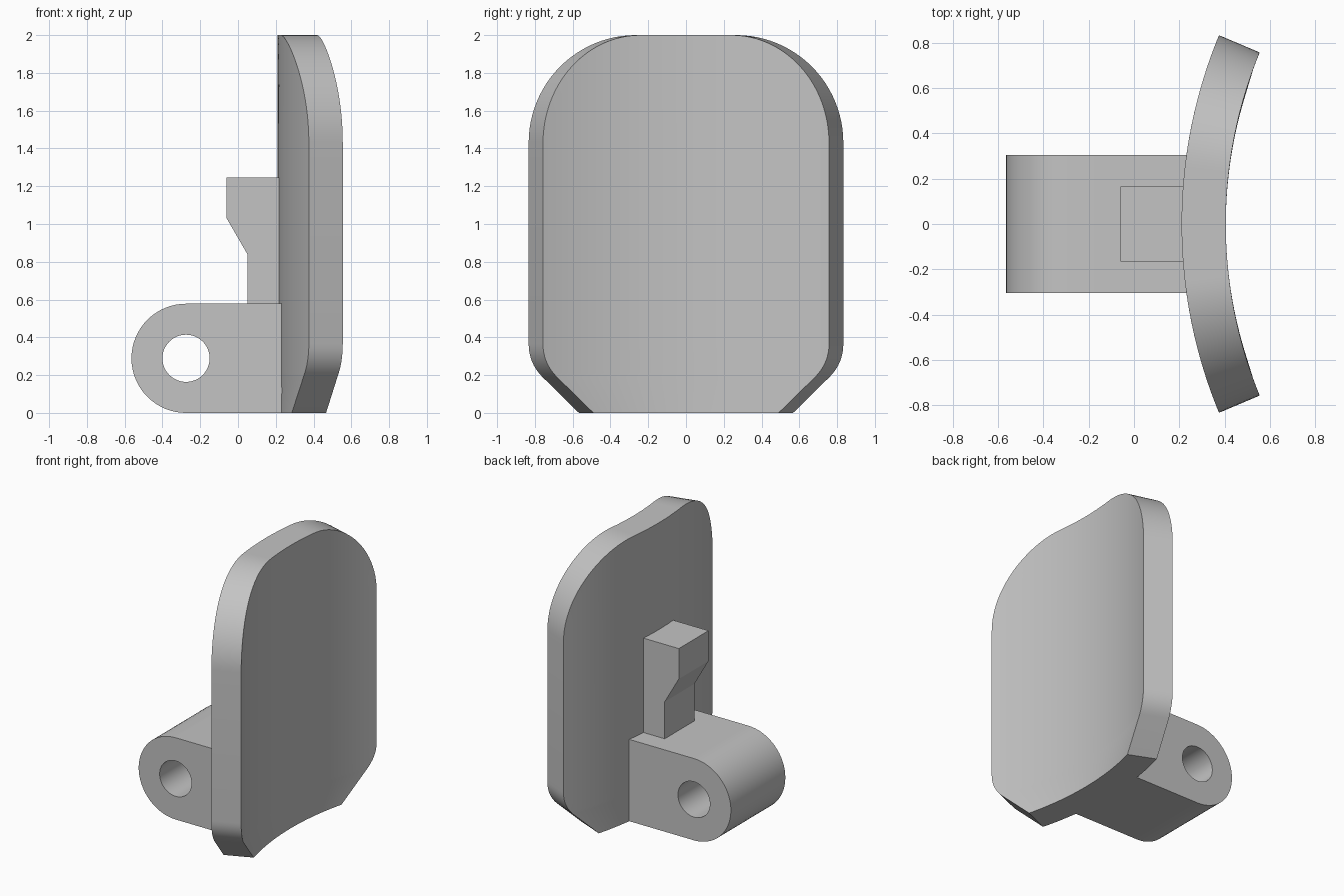
import bpy
import bmesh
import math

cube = bpy.data.objects.get("Cube")
if cube:
    bpy.data.objects.remove(cube, do_unlink=True)

grey = bpy.data.materials.new("light_grey")
grey.use_nodes = True
grey.diffuse_color = (0.55, 0.55, 0.55, 1)
grey.node_tree.nodes["Principled BSDF"].inputs["Base Color"].default_value = grey.diffuse_color


def make_object(name, bm):
    bmesh.ops.recalc_face_normals(bm, faces=bm.faces)
    mesh = bpy.data.meshes.new(name)
    bm.to_mesh(mesh)
    bm.free()
    mesh.materials.append(grey)
    obj = bpy.data.objects.new(name, mesh)
    bpy.context.collection.objects.link(obj)
    return obj


def smooth(obj):
    bpy.ops.object.select_all(action='DESELECT')
    obj.select_set(True)
    bpy.context.view_layer.objects.active = obj
    bpy.ops.object.shade_smooth_by_angle(angle=math.radians(25))


def extrude_profile(name, points, half_width):
    """Extrude an x-z outline along y, centred on y = 0."""
    bm = bmesh.new()
    face = bm.faces.new([bm.verts.new((x, -half_width, z)) for x, z in points])
    moved = bmesh.ops.extrude_face_region(bm, geom=[face])["geom"]
    verts = [v for v in moved if isinstance(v, bmesh.types.BMVert)]
    bmesh.ops.translate(bm, verts=verts, vec=(0, 2 * half_width, 0))
    return make_object(name, bm)


def circle_arc(cx, cz, r, start, end, steps):
    angles = [math.radians(start + (end - start) * i / steps) for i in range(steps + 1)]
    return [(cx + r * math.cos(a), cz + r * math.sin(a)) for a in angles]


# Curved plate: rows of (half width, height) bent around a vertical axis
AXIS_X = 2.395
COLUMNS = 32


def plate_rows(width, bottom, flat_top):
    rows = [(bottom, 0)]
    a, b, c = (width - 0.071, 0.192), (width, 0.265), (width, 0.365)
    for i in range(9):
        t = i / 8
        rows.append(tuple((1 - t) ** 2 * p + 2 * t * (1 - t) * q + t * t * r
                          for p, q, r in zip(a, b, c)))
    for i in range(25):
        t = math.pi / 2 * i / 24
        rows.append((flat_top + (width - flat_top) * math.cos(t), 1.43 + 0.57 * math.sin(t)))
    return rows


def plate_grid(bm, radius, rows):
    grid = []
    for half, z in rows:
        sweep = math.asin(half / radius)
        angles = [sweep * (2 * i / COLUMNS - 1) for i in range(COLUMNS + 1)]
        grid.append([bm.verts.new((AXIS_X - radius * math.cos(a), radius * math.sin(a), z))
                     for a in angles])
    for low, high in zip(grid, grid[1:]):
        for i in range(COLUMNS):
            bm.faces.new((low[i], low[i + 1], high[i + 1], high[i]))
    # Closed loop around the rim
    return (grid[0] + [r[-1] for r in grid[1:-1]] + grid[-1][::-1]
            + [r[0] for r in grid[-2:0:-1]])


bm = bmesh.new()
outer = plate_grid(bm, 2.185, plate_rows(0.833, 0.567, 0.265))
inner = plate_grid(bm, 1.99, plate_rows(0.757, 0.49, 0.24))
for i in range(len(outer)):
    bm.faces.new((outer[i - 1], outer[i], inner[i], inner[i - 1]))
plate = make_object("curved_plate", bm)
smooth(plate)

# Hinge lug with a rounded end and a pin hole
CX, CZ = -0.275, 0.289
lug = extrude_profile("hinge_lug", [(0.24, 0)] + circle_arc(CX, CZ, CZ, 270, 90, 32)
                      + [(0.24, 2 * CZ)], 0.304)
cutter = extrude_profile("pin_hole_cutter", circle_arc(CX, CZ, 0.125, 0, 360, 48)[:-1], 0.5)
cutter.hide_render = True
cut = lug.modifiers.new("pin_hole", 'BOOLEAN')
cut.operation = 'DIFFERENCE'
cut.solver = 'EXACT'
cut.object = cutter
bpy.context.view_layer.objects.active = lug
bpy.ops.object.modifier_apply(modifier=cut.name)
bpy.data.objects.remove(cutter, do_unlink=True)
smooth(lug)

# Hooked catch above the lug
extrude_profile("catch_hook", [(0.23, 0.56), (0.05, 0.56), (0.05, 0.84), (-0.06, 1.03),
                               (-0.06, 1.245), (0.23, 1.245)], 0.166)
